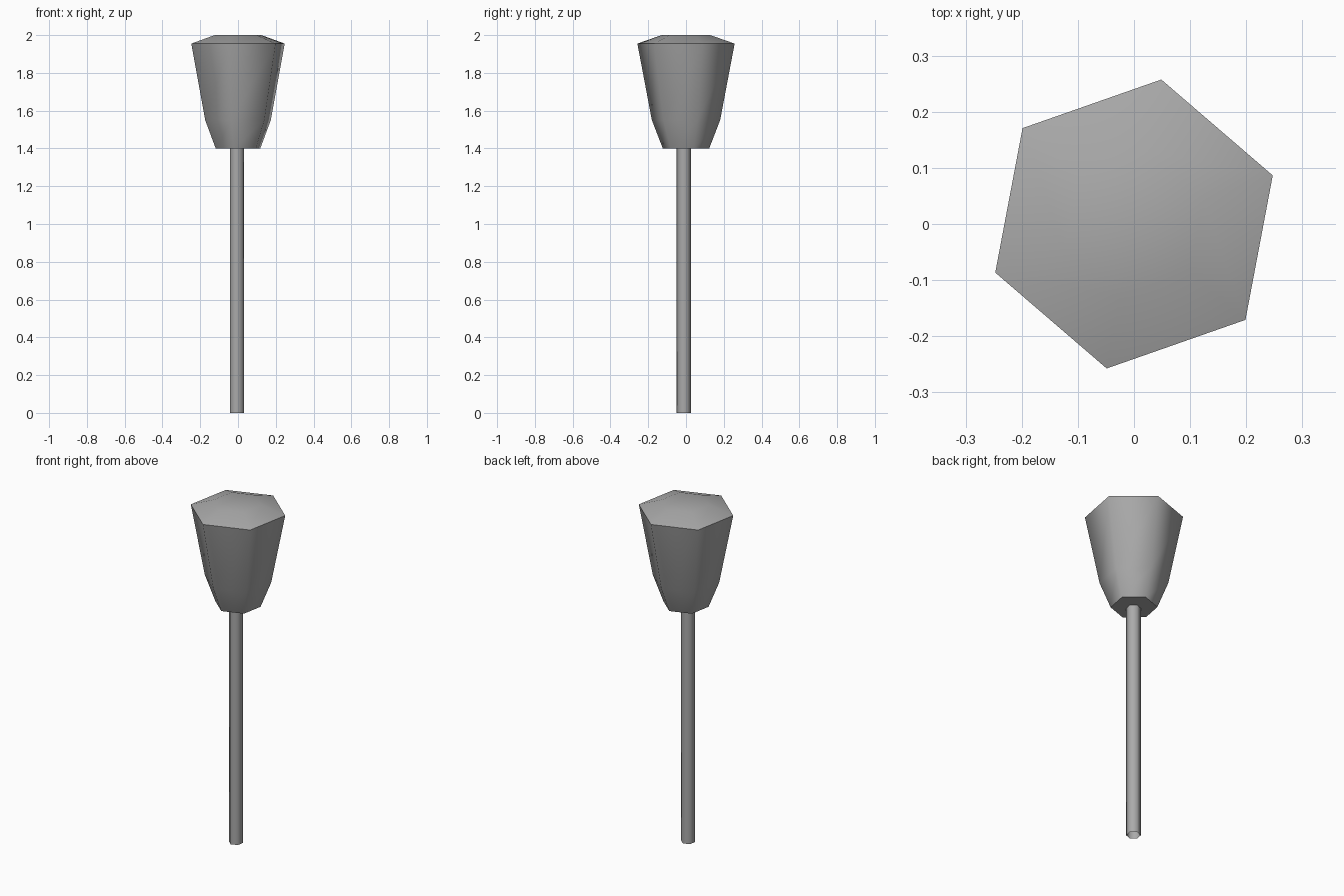
import bpy
import math

cube = bpy.data.objects.get("Cube")
if cube:
    bpy.data.objects.remove(cube, do_unlink=True)

SIDES = 6
TURN = math.radians(19.3)

grey = bpy.data.materials.new("plain grey")
grey.use_nodes = True
colour = (0.4, 0.4, 0.4, 1)
grey.diffuse_color = colour
grey.node_tree.nodes["Principled BSDF"].inputs["Base Color"].default_value = colour


def hex_loft(name, profile, centre=(0, 0), capped=True):
    """Stack six-sided rings given as (radius, height) and skin them."""
    verts, faces = [], []
    for radius, z in profile:
        for i in range(SIDES):
            a = TURN + math.tau * i / SIDES
            verts.append((centre[0] + radius * math.cos(a),
                          centre[1] + radius * math.sin(a), z))
    for ring in range(len(profile) - 1):
        low = ring * SIDES
        for i in range(SIDES):
            j = (i + 1) % SIDES
            faces.append((low + i, low + j, low + SIDES + j, low + SIDES + i))
    if capped:
        faces.append(tuple(reversed(range(SIDES))))
        faces.append(tuple(range(len(verts) - SIDES, len(verts))))
    mesh = bpy.data.meshes.new(name)
    mesh.from_pydata(verts, [], faces)
    mesh.materials.append(grey)
    obj = bpy.data.objects.new(name, mesh)
    bpy.context.collection.objects.link(obj)
    bpy.ops.object.select_all(action='DESELECT')
    obj.select_set(True)
    bpy.context.view_layer.objects.active = obj
    # Soft shading around the sides, crisp at the rim and underside
    bpy.ops.object.shade_smooth_by_angle(angle=math.radians(63))
    return obj


# Lamp head: tapered lantern with a shallow sloped roof
hex_loft("lamp_head", [(0.125, 1.4), (0.184, 1.55), (0.262, 1.955), (0.131, 2.0)])

# Post: slim open tube, slightly off centre
hex_loft("post", [(0.039, 0), (0.039, 1.4)], centre=(-0.006, -0.011), capped=False)
